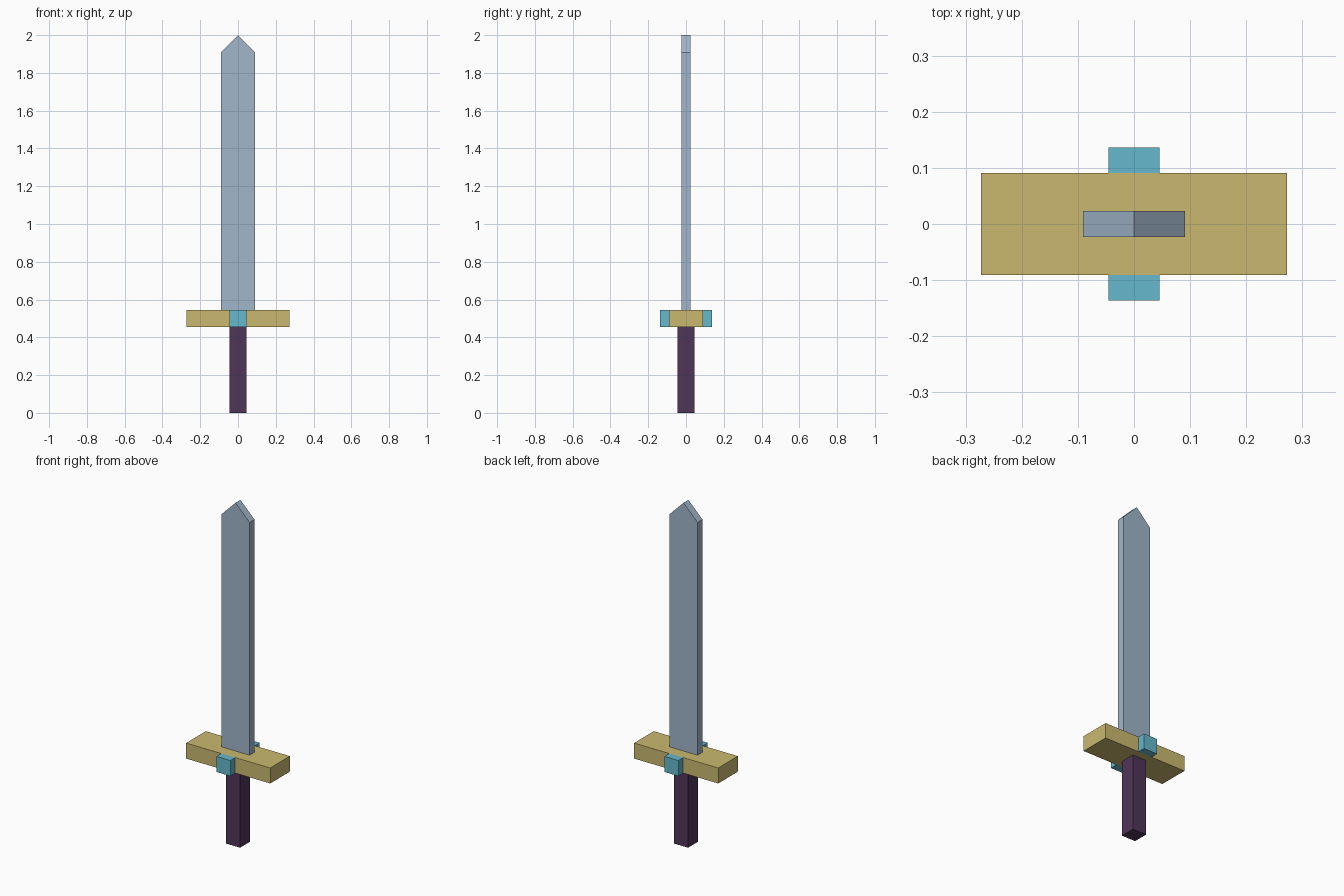
import bpy

cube = bpy.data.objects.get("Cube")
if cube:
    bpy.data.objects.remove(cube, do_unlink=True)


def linear(c):
    c /= 255
    return c / 12.92 if c <= 0.04045 else ((c + 0.055) / 1.055) ** 2.4


def material(name, r, g, b):
    mat = bpy.data.materials.new(name)
    colour = (linear(r), linear(g), linear(b), 1)
    mat.diffuse_color = colour
    mat.use_nodes = True
    mat.node_tree.nodes["Principled BSDF"].inputs["Base Color"].default_value = colour
    return mat


def prism(name, outline, y0, y1, mat):
    """Extrude an (x, z) outline, counter-clockwise from the front, from y0 to y1."""
    n = len(outline)
    verts = [(x, y, z) for y in (y0, y1) for x, z in outline]
    faces = [tuple(range(n)), tuple(reversed(range(n, 2 * n)))]
    faces += [(i, i + n, (i + 1) % n + n, (i + 1) % n) for i in range(n)]
    mesh = bpy.data.meshes.new(name)
    mesh.from_pydata(verts, [], faces)
    mesh.materials.append(mat)
    obj = bpy.data.objects.new(name, mesh)
    bpy.context.collection.objects.link(obj)
    return obj


def box(name, half_x, y0, y1, z0, z1, mat):
    return prism(name, [(-half_x, z0), (half_x, z0), (half_x, z1), (-half_x, z1)], y0, y1, mat)


steel = material("blue grey steel", 161, 182, 202)
gold = material("dull gold", 202, 185, 112)
teal = material("teal gem", 101, 184, 205)
purple = material("dark purple grip", 80, 53, 88)

U = 1 / 22                    # the parts sit on a regular grid
GUARD_Z0, GUARD_Z1 = 10 * U, 12 * U

# Handle
box("grip", U, -U, U, 0, GUARD_Z0, purple)

# Crossguard with a gem block on the front and back
box("crossguard", 6 * U, -2 * U, 2 * U, GUARD_Z0, GUARD_Z1, gold)
box("front_gem", U, -3 * U, -2 * U, GUARD_Z0, GUARD_Z1, teal)
box("back_gem", U, 2 * U, 3 * U, GUARD_Z0, GUARD_Z1, teal)

# Flat blade with a pointed tip
prism("blade", [(-2 * U, GUARD_Z1), (2 * U, GUARD_Z1), (2 * U, 42 * U), (0, 2), (-2 * U, 42 * U)],
      -U / 2, U / 2, steel)
